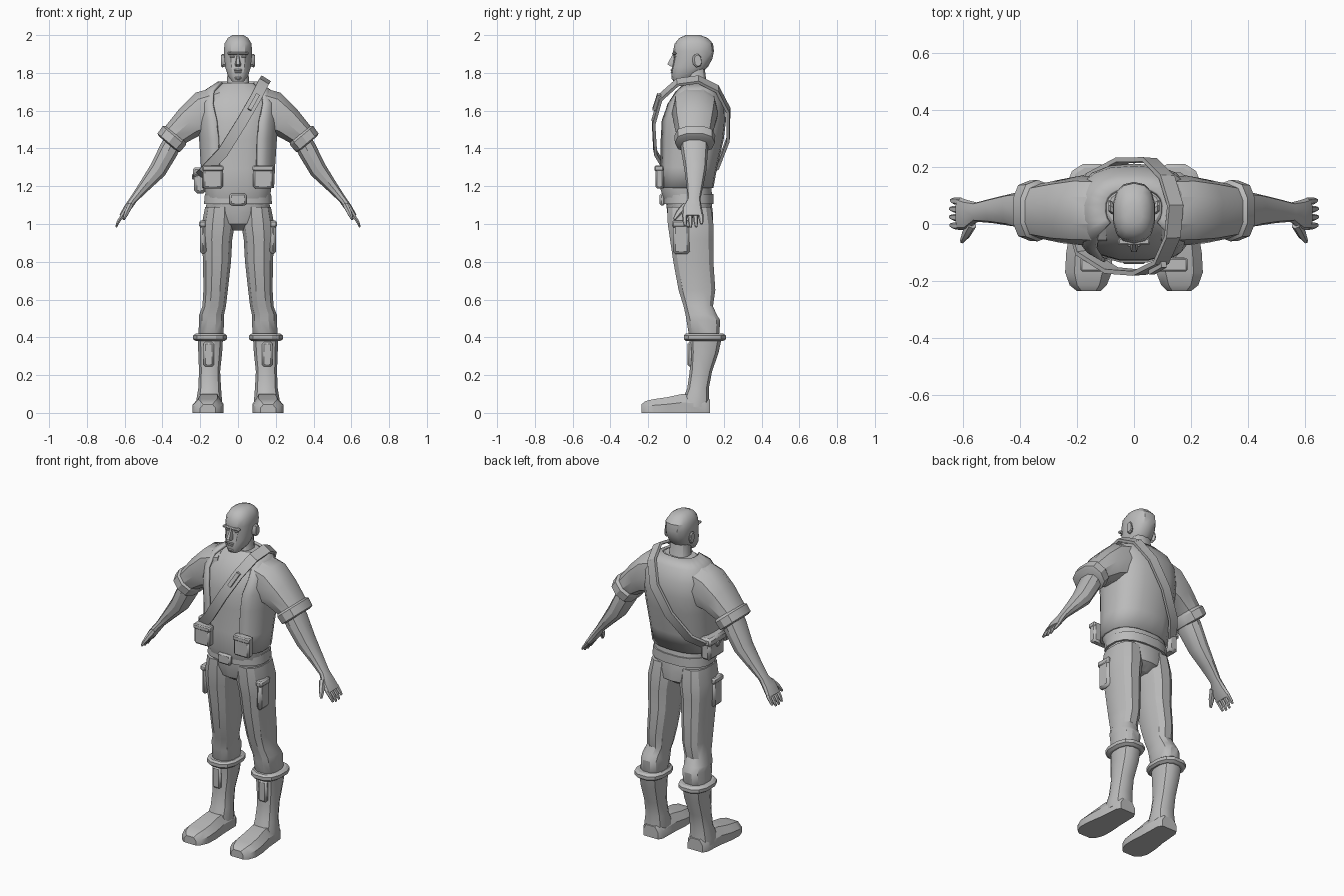
import bpy, bmesh, math
from mathutils import Vector

if "Cube" in bpy.data.objects:
    bpy.data.objects.remove(bpy.data.objects["Cube"])

grey = bpy.data.materials.new("plain grey")
grey.use_nodes = True
grey.diffuse_color = (.5, .5, .5, 1)
grey.node_tree.nodes["Principled BSDF"].inputs["Base Color"].default_value = grey.diffuse_color


def loft(name, rings, closed=True, caps=True, angle=32):
    """Skin a list of point rings."""
    bm = bmesh.new()
    loops = [[bm.verts.new(p) for p in ring] for ring in rings]
    n = len(loops[0])
    for low, high in zip(loops, loops[1:]):
        for i in range(n if closed else n - 1):
            j = (i + 1) % n
            bm.faces.new((low[i], low[j], high[j], high[i]))
    if caps:
        bm.faces.new(loops[0][::-1])
        bm.faces.new(loops[-1])
    bmesh.ops.recalc_face_normals(bm, faces=bm.faces)
    mesh = bpy.data.meshes.new(name)
    bm.to_mesh(mesh)
    bm.free()
    mesh.materials.append(grey)
    obj = bpy.data.objects.new(name, mesh)
    bpy.context.collection.objects.link(obj)
    bpy.ops.object.select_all(action="DESELECT")
    bpy.context.view_layer.objects.active = obj
    obj.select_set(True)
    bpy.ops.object.shade_smooth_by_angle(angle=math.radians(angle))
    return obj


def ring(centre, u, v, n=12, power=2.5, gap=None):
    """Rounded-box ring; gap leaves an opening of that half angle at the front."""
    def soft(t):
        return math.copysign(abs(t) ** (2 / power), t)
    points = []
    for i in range(n):
        if gap is None:
            a = 2 * math.pi * (i + .5) / n
        else:
            g = math.radians(gap)
            a = -math.pi / 2 + g + (2 * math.pi - 2 * g) * i / (n - 1)
        points.append(Vector(centre) + Vector(u) * soft(math.cos(a)) + Vector(v) * soft(math.sin(a)))
    return points


def level(z, front, back, x0, x1, **k):
    """Horizontal ring from its extents."""
    return ring(((x0 + x1) / 2, (front + back) / 2, z), ((x1 - x0) / 2, 0, 0), (0, (back - front) / 2, 0), **k)


def stack(name, rows, side=None, **k):
    """Loft of level rings; a side of 1 or -1 uses two x extents, none is centred."""
    rings = []
    for z, front, back, *xs in rows:
        x0, x1 = (-xs[0], xs[0]) if side is None else (side * xs[0], side * xs[1])
        rings.append(level(z, front, back, x0, x1, **k))
    return loft(name, rings)


def limb(name, rows, side, n=10):
    """Loft along an arm: x, z, tilt, half height, y, half depth."""
    rings = []
    for x, z, tilt, h, y, d in rows:
        t = math.radians(tilt)
        rings.append(ring((side * x, y, z), (side * h * math.sin(t), 0, h * math.cos(t)), (0, d, 0), n))
    return loft(name, rings)


def rod(name, points, radii, n=6, flat=1):
    """Tapered rod through points, flattened across x."""
    pts = [Vector(p) for p in points]
    axis = (pts[-1] - pts[0]).normalized()
    v = (Vector((0, 1, 0)) - axis * axis.y).normalized()
    u = axis.cross(v)
    return loft(name, [ring(p, u * r * flat, v * r, n) for p, r in zip(pts, radii)])


def block(name, centre, size, bevel=.01):
    x, y, z = centre
    a, b, c = (s / 2 for s in size)
    rings = [[(x + i * a, y + j * b, z + k * c) for i, j in ((-1, -1), (1, -1), (1, 1), (-1, 1))] for k in (-1, 1)]
    obj = loft(name, rings)
    mod = obj.modifiers.new("Soft edge", "BEVEL")
    mod.width, mod.segments = bevel, 1
    return obj


# Head and neck
stack("head", [(1.755, -.067, -.005, .032), (1.785, -.078, .07, .055), (1.83, -.075, .115, .069),
               (1.875, -.066, .14, .074), (1.915, -.068, .148, .076), (1.955, -.06, .143, .073),
               (1.985, -.035, .115, .055), (2.0, 0, .075, .03)], n=14, power=2.4)
stack("neck", [(1.66, -.03, .14, .085), (1.71, -.005, .115, .062), (1.83, 0, .1, .056)])
loft("nose", [[(-w, y + .03, z), (-w * .6, y, z), (w * .6, y, z), (w, y + .03, z)]
              for z, y, w in ((1.835, -.082, .017), (1.845, -.099, .016), (1.885, -.078, .009), (1.9, -.07, .008))])
block("brow", (0, -.062, 1.903), (.112, .024, .014), .005)
block("upper_lip", (0, -.074, 1.815), (.044, .014, .009), .003)
block("lower_lip", (0, -.074, 1.804), (.036, .014, .009), .003)
block("chin", (0, -.066, 1.773), (.04, .022, .022), .008)

# Shirt, open vest and belt
torso = [(1.19, -.155, .145, .192, 26), (1.3, -.147, .165, .197, 26), (1.45, -.148, .2, .207, 26),
         (1.55, -.145, .212, .215, 28), (1.64, -.12, .204, .21, 36), (1.71, -.075, .172, .175, 44),
         (1.755, -.025, .13, .105, 52)]
stack("shirt", [(1.1, -.105, .125, .165)] + [(z - .008, f + .018, b - .014, w - .014) for z, f, b, w, g in torso], n=16)
vest = loft("vest", [level(z, f, b, -w, w, n=17, gap=g) for z, f, b, w, g in torso], closed=False, caps=False)
shell = vest.modifiers.new("Cloth thickness", "SOLIDIFY")
shell.thickness, shell.offset = .014, -1
stack("shirt_hem", [(1.155, -.11, .14, .172), (1.2, -.125, .135, .175)], n=16)
stack("belt", [(1.105, -.118, .148, .183), (1.16, -.118, .148, .178)], n=16)
block("belt_buckle", (0, -.125, 1.13), (.09, .03, .065))

# Trouser seat
stack("trouser_seat", [(.965, -.035, .09, .045), (1.0, -.085, .142, .12),
                       (1.06, -.1, .142, .175), (1.12, -.105, .135, .17)], n=14)

for side, word in ((1, "left_"), (-1, "right_")):
    # Ear and eye
    loft(word + "ear", [ring((side * x, .055 + s, 1.865), (0, .022 * r, .006), (0, -.006, .036 * r), 8)
                        for x, s, r in ((.066, -.005, .8), (.082, .005, 1), (.089, .008, .8))])
    block(word + "eye", (side * .031, -.06, 1.886), (.026, .014, .009), .003)

    # Sleeve, cuff, arm and hand
    limb(word + "sleeve", [(.09, 1.62, 5, .115, .045, .12), (.185, 1.585, 20, .122, .048, .122),
                           (.255, 1.54, 38, .093, .045, .112), (.335, 1.47, 50, .071, .045, .095)], side)
    limb(word + "sleeve_cuff", [(.325, 1.475, 50, .07, .047, .095), (.338, 1.467, 50, .083, .047, .108),
                                (.367, 1.43, 50, .08, .047, .106), (.372, 1.425, 50, .062, .047, .09)], side)
    limb(word + "arm", [(.33, 1.46, 50, .05, .045, .07), (.365, 1.395, 52, .055, .045, .072),
                        (.425, 1.285, 54, .049, .05, .058), (.495, 1.2, 56, .033, .047, .044),
                        (.553, 1.13, 58, .021, .042, .034), (.585, 1.085, 60, .021, .032, .052),
                        (.615, 1.04, 60, .015, .036, .058)], side)
    for i, (finger, drop) in enumerate((("index", .99), ("middle", .983), ("ring", .985), ("little", 1.0))):
        y = -.008 + .029 * i
        rod(word + finger + "_finger", [(side * .607, y, 1.05), (side * .632, y + .002, 1.015),
                                        (side * (.642 + (1 - drop) * .2), y + .004, drop)], (.014, .012, .007), flat=.75)
    rod(word + "thumb", [(side * .57, .0, 1.1), (side * .59, -.037, 1.06), (side * .605, -.062, 1.025)], (.02, .017, .008), flat=.8)

    # Trouser leg and its cargo pocket
    stack(word + "trouser_leg", [(1.09, -.1, .135, .02, .176), (1.0, -.1, .148, .014, .194), (.92, -.088, .148, .028, .194),
                                 (.8, -.07, .148, .035, .187), (.65, -.042, .158, .052, .185), (.565, -.015, .145, .062, .19),
                                 (.52, -.005, .165, .072, .207), (.49, 0, .184, .072, .207), (.42, .012, .178, .075, .212),
                                 (.4, .02, .17, .085, .2)], side)
    block(word + "cargo_pocket", (side * .185, -.025, .92), (.034, .09, .16), .014)
    block(word + "cargo_flap", (side * .187, -.025, 1.0), (.04, .096, .035), .008)

    # Boot with rolled top, tongue and sole
    stack(word + "boot_roll", [(.38, -.003, .2, .07, .225), (.39, -.015, .214, .056, .24),
                               (.41, -.015, .214, .056, .24), (.42, -.003, .2, .07, .225)], side)
    stack(word + "boot_shaft", [(.39, .015, .19, .078, .215), (.32, .02, .175, .082, .212), (.22, .018, .14, .093, .208),
                                (.13, .005, .122, .088, .212), (.07, -.02, .125, .083, .222), (.03, -.03, .125, .085, .222)], side)
    block(word + "boot_tongue", (side * .155, .022, .31), (.055, .03, .13))
    # Foot: upright cross sections running from heel to toe
    foot = ((.126, .1, .2, .07), (.1, .085, .215, .09), (-.02, .082, .225, .1), (-.1, .076, .238, .083),
            (-.17, .078, .242, .073), (-.215, .096, .226, .062), (-.236, .118, .2, .045))
    loft(word + "foot", [[(side * x, y, z) for x, z in ((a, 0), (b, 0), (b, h * .55), (b * .8 + a * .2, h),
                                                        (b * .2 + a * .8, h), (a, h * .55))] for y, a, b, h in foot])
    block(word + "vest_pocket", (side * .133, -.14, 1.245), (.105, .045, .115))
    block(word + "vest_pocket_flap", (side * .133, -.143, 1.295), (.111, .048, .03), .006)

# Diagonal shoulder strap looping over the left shoulder
path = [Vector(p) for p in ((-.215, .02, 1.24), (-.18, -.1, 1.275), (-.08, -.163, 1.38), (.02, -.172, 1.54),
                            (.095, -.135, 1.67), (.135, -.045, 1.75), (.145, .065, 1.765), (.115, .165, 1.715),
                            (.055, .225, 1.6), (-.04, .224, 1.45), (-.14, .17, 1.31), (-.2, .09, 1.25))]
middle = Vector((-.02, .03, 1.5))
bands = []
for i, p in enumerate(path):
    along = (path[(i + 1) % len(path)] - path[i - 1]).normalized()
    out = p - middle
    out = (out - along * out.dot(along)).normalized()
    wide = along.cross(out) * .029
    bands.append([p + wide + out * .008, p - wide + out * .008, p - wide - out * .008, p + wide - out * .008])
loft("shoulder_strap", bands + bands[:1], caps=False)
rod("strap_clip", [(.06, -.168, 1.605), (.105, -.142, 1.685)], (.014, .014), 4)

# Hip pouch hanging on the strap
block("hip_pouch", (-.2, .03, 1.225), (.065, .15, .125), .015)
block("hip_pouch_flap", (-.202, .03, 1.275), (.075, .16, .05), .012)
block("hip_pouch_stud", (-.238, .03, 1.25), (.012, .03, .03), .004)
